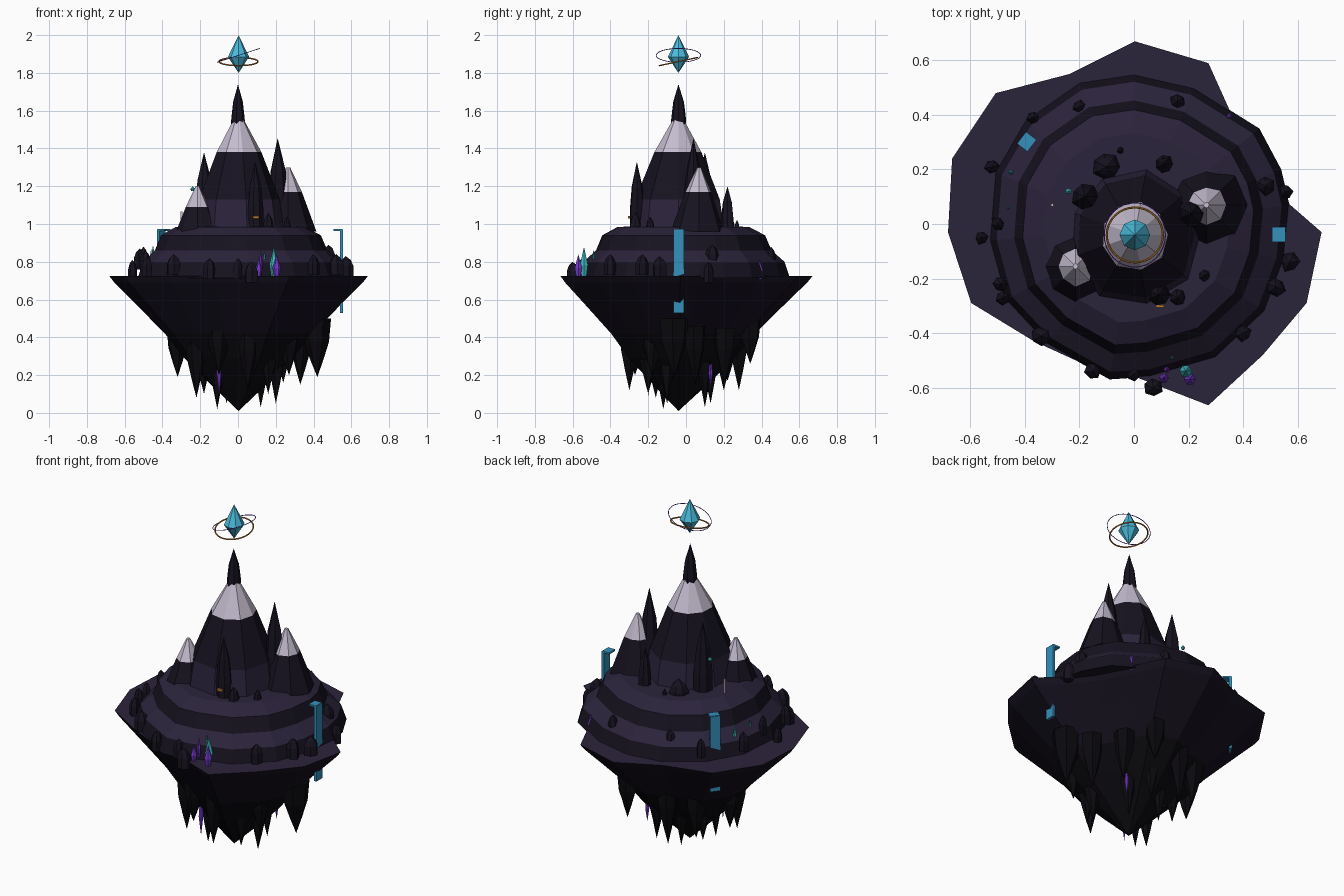
import bpy, math, random
from mathutils import Vector, Matrix

random.seed(4)


def mat(name, r, g, b):
    m = bpy.data.materials.new(name)
    m.diffuse_color = (r, g, b, 1)
    return m


LIGHT = mat("light_rock", 0.024, 0.017, 0.044)
DARK = mat("dark_rock", 0.008, 0.006, 0.014)
UNDER = mat("under_rock", 0.007, 0.005, 0.012)
BLACK = mat("black_rock", 0.003, 0.0025, 0.004)
SNOW = mat("snow", 0.55, 0.5, 0.62)
CYAN = mat("cyan_crystal", 0.07, 0.5, 0.72)
TEAL = mat("teal_crystal", 0.05, 0.5, 0.55)
WATER = mat("water", 0.035, 0.28, 0.5)
PURPLE = mat("purple_crystal", 0.18, 0.04, 0.6)
ORANGE = mat("orange", 0.5, 0.2, 0.03)


def circle(n, jitter=0.0, turn=0.0):
    """Unit outline with n sides, optionally irregular."""
    return [Vector((math.cos(a), math.sin(a))) * (1 + random.uniform(-jitter, jitter))
            for a in (turn + 2 * math.pi * i / n for i in range(n))]


def loft(name, centre, outline, profile, mats):
    """Stack scaled copies of an outline; profile is (scale, z), mats one per band."""
    n, verts, faces, idx, rings = len(outline), [], [], [], []
    for s, z in profile:
        start = len(verts)
        if s == 0:
            verts.append((centre[0], centre[1], z))
            rings.append([start] * n)
        else:
            verts += [(centre[0] + p.x * s, centre[1] + p.y * s, z) for p in outline]
            rings.append(list(range(start, start + n)))
    for k in range(len(rings) - 1):
        a, b = rings[k], rings[k + 1]
        for i in range(n):
            j = (i + 1) % n
            f = []
            for v in (a[i], a[j], b[j], b[i]):
                if v not in f:
                    f.append(v)
            faces.append(f)
            idx.append(k)
    if profile[0][0]:
        faces.append(rings[0][::-1])
        idx.append(0)
    if profile[-1][0]:
        faces.append(rings[-1])
        idx.append(len(rings) - 2)
    me = bpy.data.meshes.new(name)
    me.from_pydata(verts, [], faces)
    used = list(dict.fromkeys(mats))
    for m in used:
        me.materials.append(m)
    for p, k in zip(me.polygons, idx):
        p.material_index = used.index(mats[min(k, len(mats) - 1)])
    ob = bpy.data.objects.new(name, me)
    bpy.context.collection.objects.link(ob)
    return ob


def box(name, centre, size, turn, m):
    bpy.ops.mesh.primitive_cube_add(size=1)
    ob = bpy.context.object
    ob.name = name
    ob.matrix_world = (Matrix.Rotation(turn, 4, 'Z') @ Matrix.Translation(centre)
                       @ Matrix.Diagonal((*size, 1)))
    ob.data.materials.append(m)


def ring(name, loc, r, thick, rot, m):
    bpy.ops.mesh.primitive_torus_add(location=loc, rotation=rot, major_radius=r, minor_radius=thick,
                                     major_segments=32, minor_segments=6)
    bpy.context.object.name = name
    bpy.context.object.data.materials.append(m)


# Island body: irregular rim tapering to a point below
C = (0.003, -0.04)
rim = [(0.685, -0.03), (0.57, 0.07), (0.46, 0.21), (0.36, 0.39), (0.27, 0.59), (0, 0.67),
       (-0.24, 0.55), (-0.51, 0.48), (-0.67, 0.24), (-0.685, -0.03), (-0.6, -0.29),
       (-0.37, -0.43), (-0.13, -0.54), (0, -0.56), (0.27, -0.665), (0.47, -0.48), (0.63, -0.29)]
rim = [Vector((x, y - C[1])) for x, y in rim]
loft("island_body", C, rim, [(0, 0.01), (0.2, 0.14), (0.42, 0.29), (0.57, 0.42), (0.8, 0.58),
                             (0.96, 0.69), (1, 0.725), (0, 0.727)],
     [BLACK, BLACK, BLACK, UNDER, UNDER, DARK, LIGHT])

# Stepped terraces
steps = [(0.57, 0.07), (0.54, 0.2), (0.46, 0.35), (0.22, 0.5), (0, 0.55), (-0.2, 0.52),
         (-0.4, 0.38), (-0.51, 0.19), (-0.53, -0.06), (-0.47, -0.28), (-0.32, -0.44),
         (-0.09, -0.57), (0.06, -0.56), (0.3, -0.49), (0.48, -0.32), (0.55, -0.13)]
steps = [Vector((x, y + 0.02)) for x, y in steps]
loft("terraces", (0, -0.02), steps,
     [(1, 0.715), (0.95, 0.80), (0.83, 0.86), (0.77, 0.94), (0.62, 0.985), (0, 0.99)],
     [DARK, LIGHT, DARK, LIGHT, LIGHT])

# Mountains with snow caps
loft("main_peak", C, circle(9, 0.06),
     [(0.25, 0.96), (0.225, 1.13), (0.125, 1.38), (0.03, 1.55)], [LIGHT, DARK, SNOW])
loft("left_peak", (-0.215, -0.155), circle(8, 0.12),
     [(0.125, 0.96), (0.068, 1.09), (0.01, 1.2)], [DARK, SNOW])
loft("right_peak", (0.265, 0.07), circle(8, 0.12),
     [(0.14, 0.96), (0.068, 1.17), (0.01, 1.3)], [DARK, SNOW])

# Rock spires
spires = [(0, -0.04, 1.47, 1.74, 0.04), (-0.18, 0.1, 0.96, 1.38, 0.048),
          (0.09, -0.26, 0.96, 1.33, 0.042), (0.21, 0.04, 0.96, 1.455, 0.055),
          (0.11, 0.22, 0.96, 1.2, 0.034), (-0.10, 0.21, 0.97, 1.07, 0.05),
          (0.16, -0.27, 0.97, 1.06, 0.03), (0.26, -0.19, 0.97, 1.04, 0.02),
          (-0.05, 0.27, 0.97, 1.02, 0.012)]
for x, y, z0, z1, r in spires:
    h = z1 - z0
    loft("spire", (x, y), circle(7, 0.12),
         [(r, z0), (r, z0 + h * 0.3), (r * 0.72, z0 + h * 0.65), (0, z1)], [DARK])

# Boulders on the rim and terraces
boulders = [(-0.52, 0.21, 0.87), (-0.56, -0.05, 0.81), (-0.50, 0, 0.88), (-0.49, -0.22, 0.86),
            (-0.48, -0.27, 0.83), (-0.37, 0.39, 0.86), (-0.34, -0.41, 0.84), (-0.15, -0.54, 0.82),
            (0.07, -0.60, 0.80), (0.57, -0.14, 0.83), (0.52, -0.23, 0.84), (0.555, 0.12, 0.80),
            (0.48, 0.14, 0.89), (0.16, 0.45, 0.88), (-0.2, 0.43, 0.88), (0.4, -0.4, 0.84),
            (0, -0.55, 0.82)]
for x, y, z in boulders:
    r = random.uniform(0.024, 0.036)
    loft("boulder", (x, y), circle(6, 0.15, random.random()),
         [(r, z - 0.11), (r, z - 0.05), (r * 0.65, z - 0.02), (0, z)], [DARK])

# Hanging stalactites: x, y, top, tip, radius
hanging = [(0.42, -0.06, 0.5, 0.19, 0.08), (0.33, 0.05, 0.46, 0.15, 0.06),
           (-0.32, 0.05, 0.45, 0.19, 0.06), (-0.22, -0.16, 0.42, 0.08, 0.055),
           (-0.18, 0.1, 0.4, 0.1, 0.05), (-0.11, -0.12, 0.35, 0.02, 0.045),
           (0.12, 0.1, 0.35, 0.03, 0.045), (0.2, -0.1, 0.38, 0.05, 0.05),
           (0.05, -0.3, 0.47, 0.12, 0.06), (-0.1, -0.27, 0.46, 0.2, 0.06),
           (0.16, -0.2, 0.4, 0.1, 0.05), (0.05, 0.2, 0.45, 0.12, 0.055),
           (-0.08, 0.28, 0.5, 0.12, 0.06), (0.14, 0.34, 0.5, 0.26, 0.06),
           (-0.22, 0.22, 0.46, 0.17, 0.06), (0.24, 0.2, 0.45, 0.16, 0.055),
           (-0.06, 0.13, 0.33, 0.05, 0.04), (0.27, -0.18, 0.46, 0.2, 0.06)]
for x, y, z1, z0, r in hanging:
    h = z1 - z0
    loft("stalactite", (x, y), circle(6, 0.12, random.random()),
         [(0, z0), (r * 0.42, z0 + h * 0.28), (r * 0.85, z0 + h * 0.6), (r, z1)], [BLACK])

# Glowing crystals, upright (base < tip) or hanging (base > tip)
crystals = [(0.11, -0.565, 0.72, 0.82, 0.018, PURPLE), (0.205, -0.57, 0.72, 0.84, 0.022, PURPLE),
            (0.19, -0.54, 0.72, 0.88, 0.024, TEAL), (0.14, -0.49, 0.78, 0.87, 0.007, TEAL),
            (0.345, 0.39, 0.71, 0.81, 0.018, PURPLE), (0.12, -0.535, 0.74, 0.86, 0.012, PURPLE),
            (-0.45, 0.19, 0.78, 0.89, 0.01, TEAL), (-0.46, 0.06, 0.78, 0.87, 0.008, TEAL),
            (-0.10, -0.2, 0.28, 0.09, 0.014, PURPLE), (0.16, 0.13, 0.26, 0.13, 0.012, PURPLE),
            (-0.12, 0.1, 0.36, 0.17, 0.012, TEAL), (-0.24, 0.12, 1.175, 1.20, 0.012, TEAL)]
for x, y, a, b, r, m in crystals:
    loft("crystal", (x, y), circle(6), [(r * 0.6, a), (r, a + (b - a) * 0.4), (0, b)], [m])

# Waterfalls: sheet and lip, placed by distance and direction
for dist, ang, y in ((0.547, 0, -0.038), (0.512, math.radians(142.5), 0)):
    box("waterfall_sheet", (dist, y, 0.75), (0.016, 0.055, 0.44), ang, WATER)
    box("waterfall_lip", (dist - 0.018, y, 0.968), (0.045, 0.055, 0.01), ang, WATER)

# Lit windows and lamp post by the spires
box("window", (0.095, -0.302, 1.035), (0.03, 0.01, 0.014), 0, ORANGE)
box("window", (-0.2, -0.01, 1.035), (0.05, 0.02, 0.014), -0.7, ORANGE)
box("post", (-0.3, 0.07, 1.02), (0.01, 0.01, 0.09), 0, SNOW)

# Floating crystal with orbit rings
loft("floating_crystal", C, circle(8), [(0, 1.80), (0.056, 1.885), (0, 2.0)], [CYAN])
ring("inner_ring", (0.003, -0.04, 1.86), 0.103, 0.004, (math.radians(12), 0, 0), ORANGE)
ring("outer_ring", (0.003, -0.04, 1.893), 0.118, 0.002, (0, math.radians(-18), 0), PURPLE)
